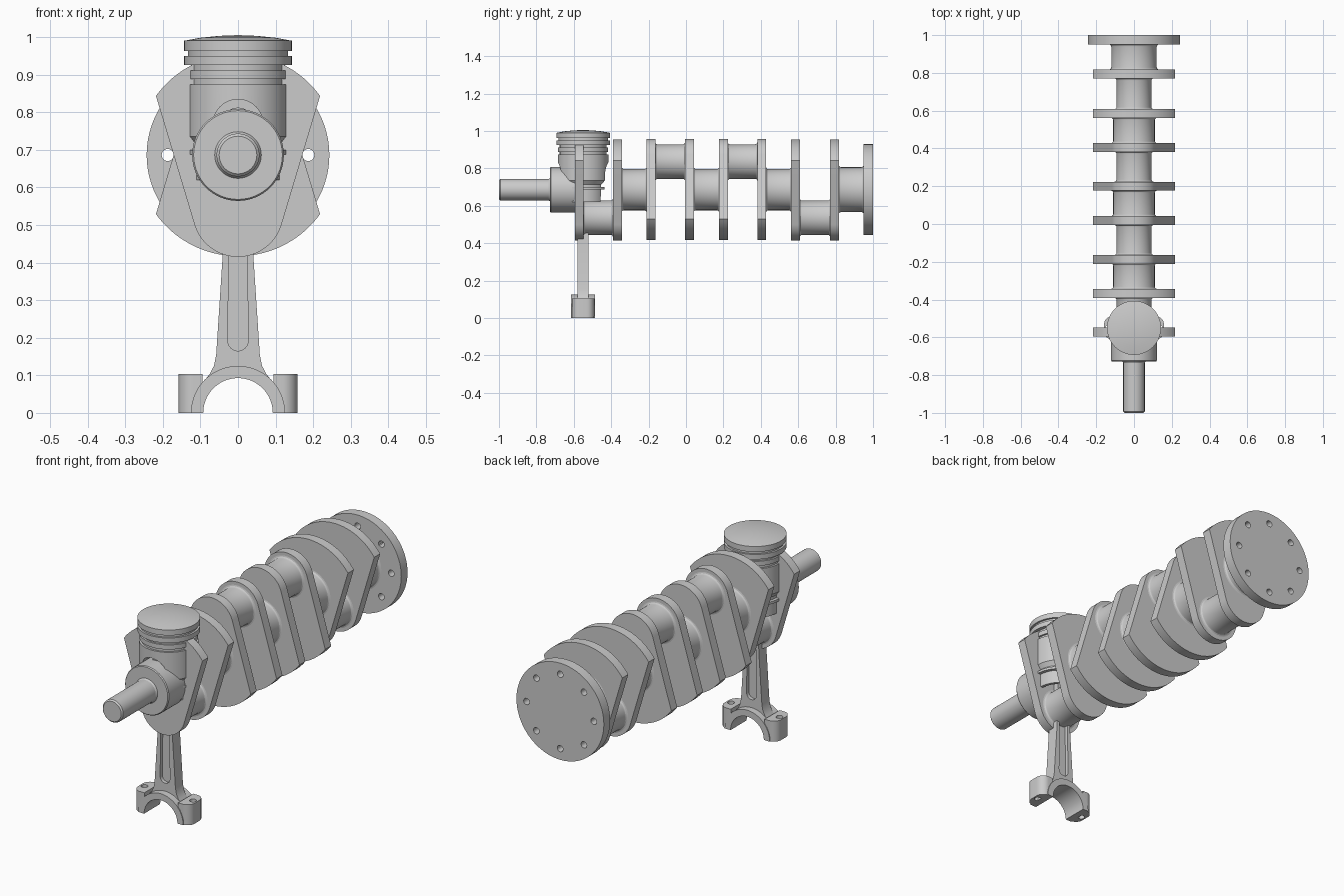
import bpy, bmesh
from math import sin, cos, pi, atan2, acos, hypot
from mathutils import Vector

if "Cube" in bpy.data.objects:
    bpy.data.objects.remove(bpy.data.objects["Cube"])

AX = 0.686          # crank axis height
THROW = 0.15        # crank pin offset
PY = -0.55          # piston and rod position along the crank


def finish(name, bm):
    bmesh.ops.remove_doubles(bm, verts=bm.verts, dist=1e-5)
    bmesh.ops.recalc_face_normals(bm, faces=bm.faces)
    me = bpy.data.meshes.new(name)
    bm.to_mesh(me)
    bm.free()
    ob = bpy.data.objects.new(name, me)
    bpy.context.collection.objects.link(ob)
    return ob


def activate(ob):
    bpy.ops.object.select_all(action='DESELECT')
    ob.select_set(True)
    bpy.context.view_layer.objects.active = ob


def lathe(name, profile, origin, axis='Y', n=64):
    """Revolve (radius, height) points around an axis through origin."""
    bm = bmesh.new()
    rings = []
    for i in range(n):
        c, s = cos(2 * pi * i / n), sin(2 * pi * i / n)
        rings.append([bm.verts.new(Vector(origin) + Vector(
            (r * c, h, r * s) if axis == 'Y' else (r * c, r * s, h)))
            for r, h in profile])
    for i in range(n):
        a, b = rings[i], rings[(i + 1) % n]
        for j in range(len(profile) - 1):
            bm.faces.new((a[j], a[j + 1], b[j + 1], b[j]))
    return finish(name, bm)


def prism(name, pts, lo, hi, axis='Y'):
    """Extrude an outline along y (points are x, z) or z (points are x, y)."""
    bm = bmesh.new()
    place = (lambda p, h: (p[0], h, p[1])) if axis == 'Y' else (lambda p, h: (p[0], p[1], h))
    a = [bm.verts.new(place(p, lo)) for p in pts]
    b = [bm.verts.new(place(p, hi)) for p in pts]
    bm.faces.new(a)
    bm.faces.new(b)
    for i in range(len(pts)):
        j = (i + 1) % len(pts)
        bm.faces.new((a[i], a[j], b[j], b[i]))
    return finish(name, bm)


def arc(cx, cz, r, a0, a1, n=24):
    return [(cx + r * cos(a0 + (a1 - a0) * i / n), cz + r * sin(a0 + (a1 - a0) * i / n))
            for i in range(n + 1)]


def cut(ob, *cutters):
    for c in cutters:
        m = ob.modifiers.new("cut", 'BOOLEAN')
        m.operation, m.solver, m.object = 'DIFFERENCE', 'EXACT', c
        activate(ob)
        bpy.ops.object.modifier_apply(modifier=m.name)
        bpy.data.objects.remove(c, do_unlink=True)


def rod(name, r, lo, hi, x=0, y=0, z=0, axis='Y', n=24):
    return lathe(name, [(0, lo), (r, lo), (r, hi), (0, hi)], (x, y, z), axis, n)


def journal(name, r, lo, hi, z):
    """Bearing surface with small fillets into the webs."""
    f = 0.012
    left = [(r + f * (1 - sin(t)), lo + f * (1 - cos(t))) for t in (0, pi / 6, pi / 3, pi / 2)]
    right = [(q, lo + hi - h) for q, h in reversed(left)]
    lathe(name, [(0, lo)] + left + right + [(0, hi)], (0, 0, z))


# Crank webs: counterweight arc joined by tangents to a round pin end
HALF = 0.0235
webs = [-0.571, -0.367, -0.187, 0.018, 0.2, 0.405, 0.585, 0.794]
ends = [-1, -1, 1, 1, 1, 1, -1, -1]
wx, wz, wr = 0.218, 0.157, 0.121
tang = atan2(wz + THROW, wx) - acos(wr / hypot(wx, wz + THROW))
top = atan2(wz, wx)
outline = arc(0, 0, 0.269, top, pi - top, 32) + arc(0, -THROW, wr, pi - tang, 2 * pi + tang, 32)
for i, (y, s) in enumerate(zip(webs, ends)):
    prism(f"crank_web_{i + 1}", [(x, AX - s * z) for x, z in outline], y - HALF, y + HALF)

# Main and pin journals alternate between webs
for i in range(7):
    lo, hi = webs[i] + HALF, webs[i + 1] - HALF
    if i % 2:
        journal(f"main_journal_{i}", 0.11, lo, hi, AX)
    else:
        journal(f"pin_journal_{i}", 0.092, lo, hi, AX + ends[i] * THROW)
journal("rear_main_journal", 0.12, webs[7] + HALF, 0.95, AX)

# Front main journal with narrower snout
lathe("crank_snout", [(0, -1), (0.05, -1), (0.057, -0.993), (0.057, -0.735), (0.062, -0.727),
                      (0.118, -0.727), (0.122, -0.722), (0.122, -0.594), (0, -0.594)], (0, 0, AX))

# Rear flange with bolt circle
flange = rod("rear_flange", 0.243, 0.95, 1.0, z=AX, n=96)
cut(flange, *[rod("hole", 0.016, 0.9, 1.05, x=0.187 * cos(k * pi / 4),
                  z=AX + 0.187 * sin(k * pi / 4)) for k in range(8)])

# Piston: domed crown, ring grooves, hollow skirt
piston = lathe("piston", [
    (0, 1.005), (0.05, 1.003), (0.1, 0.998), (0.143, 0.99), (0.143, 0.963), (0.133, 0.963),
    (0.133, 0.95), (0.143, 0.95), (0.143, 0.925), (0.125, 0.925), (0.125, 0.911), (0.134, 0.911),
    (0.134, 0.888), (0.125, 0.888), (0.125, 0.874), (0.135, 0.874), (0.135, 0.735), (0.119, 0.713),
    (0.119, 0.699), (0.135, 0.699), (0.135, 0.687), (0.119, 0.687), (0.119, 0.62),
    (0.105, 0.62), (0.105, 0.85), (0, 0.85)], (0, PY, 0), 'Z', 80)
arch = arc(0, 0.767, 0.067, 0, pi) + [(-0.075, 0.6), (0.075, 0.6)]
cut(piston, prism("arch", arch, PY - 0.3, PY + 0.3))
rod("piston_pin", 0.045, PY - 0.1, PY + 0.1, z=0.767, n=48)

# Connecting rod shank with flared foot and recessed faces
side = [(0.09, 0.085), (0.075, 0.104), (0.064, 0.125), (0.058, 0.155), (0.041, 0.415), (0.033, 0.73)]
shank = prism("rod_shank", [(0, 0.096)] + side + [(-x, z) for x, z in reversed(side)],
              PY - 0.03, PY + 0.03)
slot = arc(0, 0.192, 0.027, pi, 2 * pi) + [(0.022, 0.69), (-0.022, 0.69)]
cut(shank, *[prism("slot", slot, PY + s * 0.03 - 0.018, PY + s * 0.03 + 0.018) for s in (-1, 1)])
rod("rod_small_end", 0.064, PY - 0.035, PY + 0.035, z=0.767, n=48)

# Big end: half bearing collar and two rounded bolt bosses
prism("rod_big_end", arc(0, 0, 0.125, 0, pi, 40) + arc(0, 0, 0.0925, pi, 0, 40),
      PY - 0.064, PY + 0.064)
for s in (-1, 1):
    plan = [(0.094, PY - 0.06)] + arc(0.118, PY - 0.02, 0.04, -pi / 2, 0, 10) \
        + arc(0.118, PY + 0.02, 0.04, 0, pi / 2, 10) + [(0.094, PY + 0.06)]
    boss = prism("bolt_boss", [(s * x, y) for x, y in plan], 0, 0.103, 'Z')
    cut(boss, rod("hole", 0.016, -0.1, 0.2, x=s * 0.135, y=PY, axis='Z'))

# Smooth round surfaces, keep hard edges
for ob in list(bpy.context.scene.objects):
    activate(ob)
    bpy.ops.object.shade_smooth_by_angle(angle=0.5)
